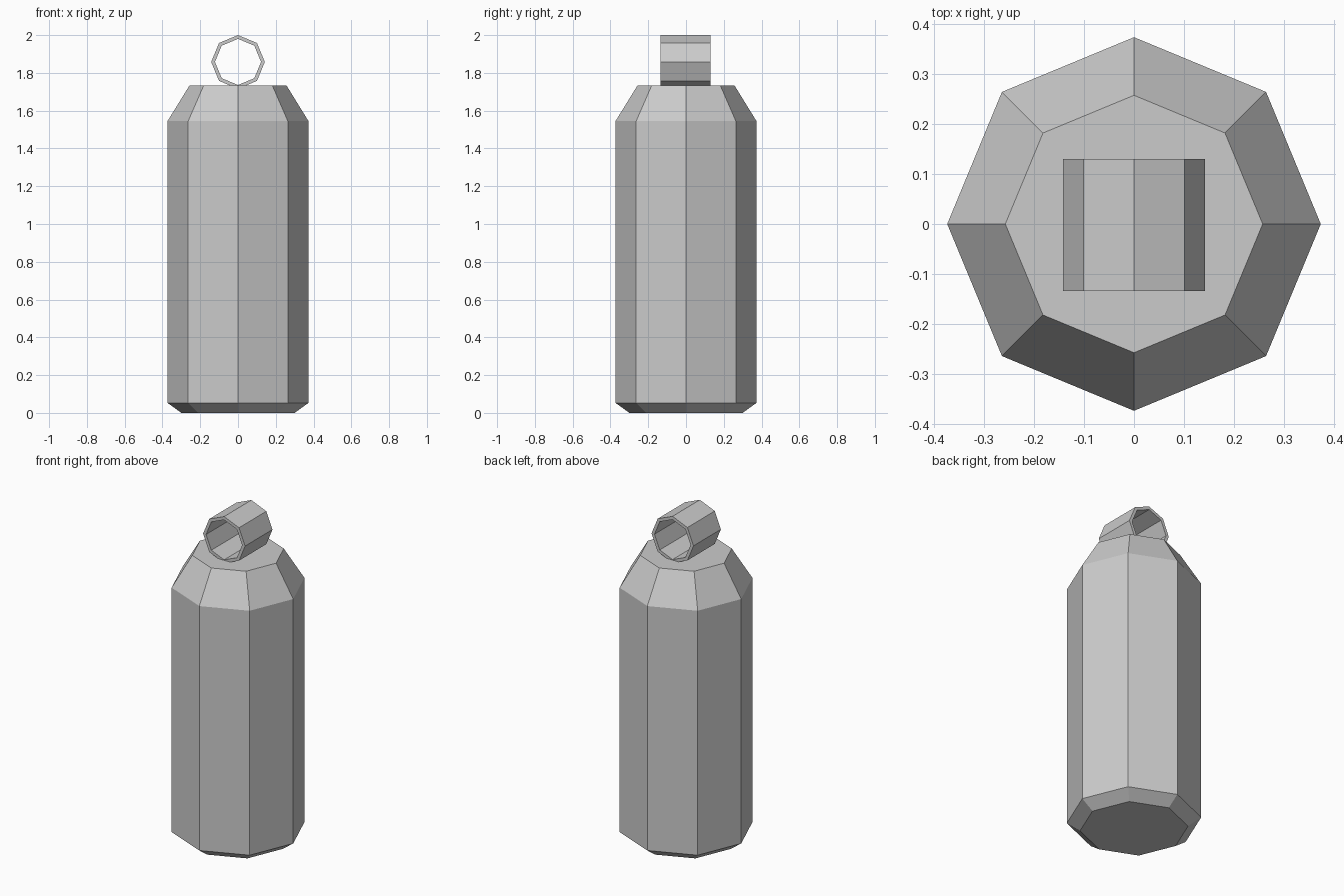
import bpy, bmesh
from math import cos, sin, tau

if "Cube" in bpy.data.objects:
    bpy.data.objects.remove(bpy.data.objects["Cube"])

SIDES = 8


def loft(name, rings, closed):
    """Skin a list of vertex rings; cap the ends, or close the loop of rings."""
    bm = bmesh.new()
    loops = [[bm.verts.new(p) for p in ring] for ring in rings]
    pairs = list(zip(loops, loops[1:]))
    if closed:
        pairs.append((loops[-1], loops[0]))
    else:
        bm.faces.new(loops[0])
        bm.faces.new(loops[-1])
    for a, b in pairs:
        for i in range(SIDES):
            j = (i + 1) % SIDES
            bm.faces.new((a[i], a[j], b[j], b[i]))
    bmesh.ops.recalc_face_normals(bm, faces=bm.faces)
    mesh = bpy.data.meshes.new(name)
    bm.to_mesh(mesh)
    bm.free()
    obj = bpy.data.objects.new(name, mesh)
    bpy.context.collection.objects.link(obj)
    return obj


def circle(r):
    return [(r * cos(tau * i / SIDES), r * sin(tau * i / SIDES)) for i in range(SIDES)]


# Bottle body: (radius, height) profile with bevelled base and sloped shoulder
profile = [(0.30, 0), (0.373, 0.053), (0.373, 1.545), (0.257, 1.733)]
loft("bottle_body", [[(x, y, z) for x, y in circle(r)] for r, z in profile], False)

# Carrying loop: hollow octagonal tube along y, slightly sunk into the top
section = [(0.142, -0.134), (0.142, 0.13), (0.122, 0.13), (0.122, -0.134)]
loop = loft("carry_loop", [[(x, y, z) for x, z in circle(r)] for r, y in section], True)
loop.location.z = 1.858
